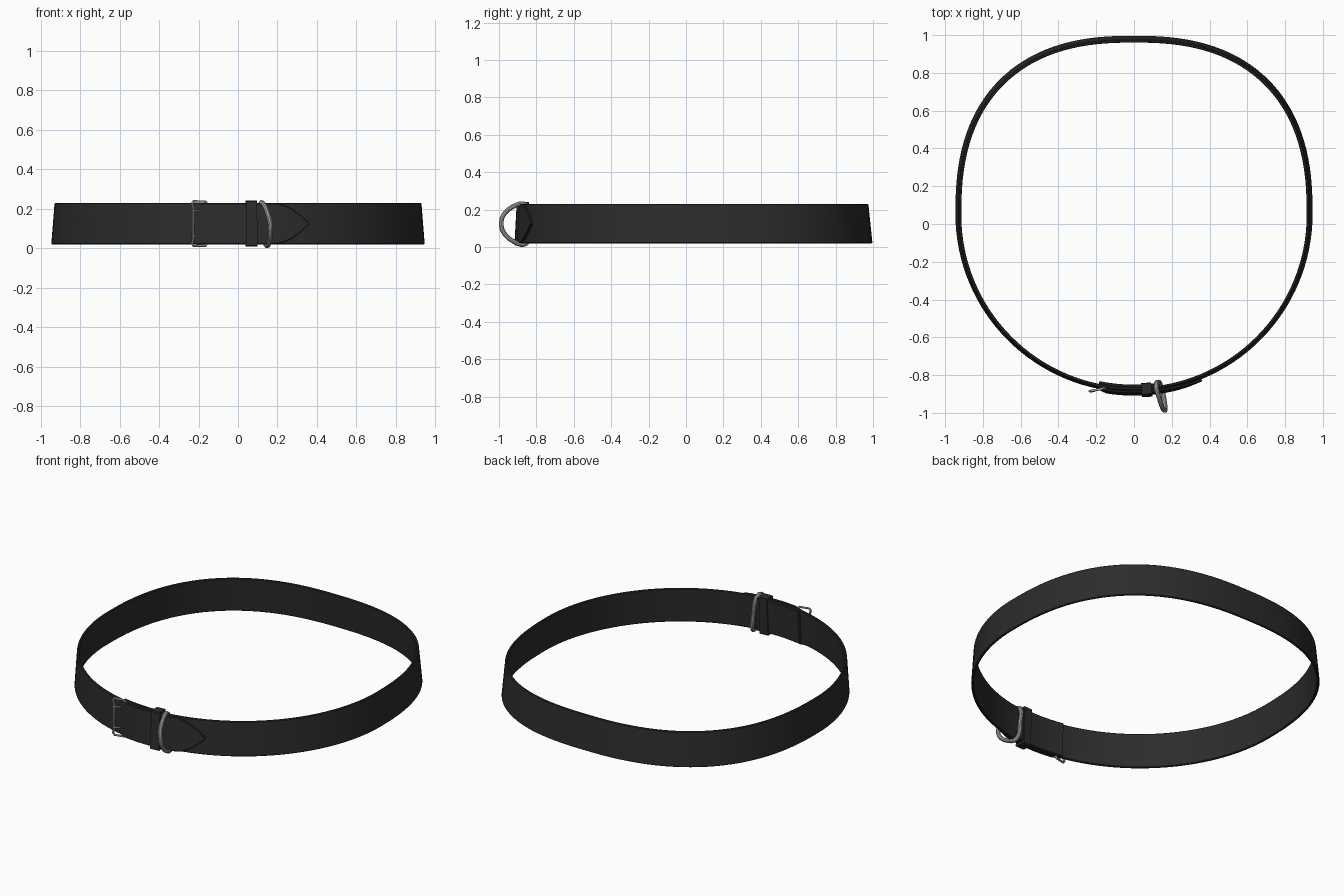
import bpy, bmesh, math
from mathutils import Vector

if "Cube" in bpy.data.objects:
    bpy.data.objects.remove(bpy.data.objects["Cube"])


def material(name, v):
    m = bpy.data.materials.new(name)
    m.diffuse_color = (v, v, v, 1)
    m.use_nodes = True
    m.node_tree.nodes["Principled BSDF"].inputs["Base Color"].default_value = m.diffuse_color
    return m


LEATHER = material("black leather", 0.025)
METAL = material("grey metal", 0.42)
A, B, CY, ZM = 0.9375, 0.936, 0.05, 0.125


def loop_point(t):
    """Outer line of the strap: squarish at the back, elliptical at the front."""
    c, s = math.cos(t), math.sin(t)
    e = 2 / 2.45 if s > 0 else 1.0
    return Vector((A * math.copysign(abs(c) ** e, c),
                   CY + B * math.copysign(abs(s) ** e, s), 0))


def theta(x):
    """Angle on the front half for a given x."""
    return -math.acos(x / A)


def smooth(ob):
    bpy.ops.object.select_all(action='DESELECT')
    ob.select_set(True)
    bpy.context.view_layer.objects.active = ob
    bpy.ops.object.shade_smooth_by_angle(angle=math.radians(35))


def strap(name, angles, layer, closed=False):
    """Sweep a bevelled rectangle; layer(x) gives inner, outer offset and half height."""
    bm = bmesh.new()
    rings = []
    for t in angles:
        p = loop_point(t)
        d = loop_point(t + 0.02) - loop_point(t - 0.02)
        n = Vector((d.y, -d.x, 0)).normalized()
        lean = 0.08 + 0.025 * math.sin(t)
        i, o, h = layer(p.x)
        c = min(0.004, (o - i) * 0.3, h * 0.4)
        prof = [(o, -h + c), (o, h - c), (o - c, h), (i + c, h),
                (i, h - c), (i, -h + c), (i + c, -h), (o - c, -h)]
        rings.append([bm.verts.new(p + n * (r - lean * z) + Vector((0, 0, ZM + z)))
                      for r, z in prof])
    m = len(rings)
    for k in range(m if closed else m - 1):
        a, b = rings[k], rings[(k + 1) % m]
        for j in range(8):
            q = (j + 1) % 8
            bm.faces.new((a[j], b[j], b[q], a[q]))
    if not closed:
        bm.faces.new(rings[0])
        bm.faces.new(rings[-1])
    bmesh.ops.recalc_face_normals(bm, faces=bm.faces)
    me = bpy.data.meshes.new(name)
    bm.to_mesh(me)
    bm.free()
    me.materials.append(LEATHER)
    ob = bpy.data.objects.new(name, me)
    bpy.context.collection.objects.link(ob)
    smooth(ob)


def wire(name, pts, radius, cyclic=True, kind='POLY'):
    """Round bar along a path."""
    cu = bpy.data.curves.new(name, 'CURVE')
    cu.dimensions = '3D'
    cu.bevel_depth = radius
    cu.bevel_resolution = 3
    cu.resolution_u = 6
    cu.use_fill_caps = True
    sp = cu.splines.new(kind)
    if kind == 'BEZIER':
        sp.bezier_points.add(len(pts) - 1)
        for bp, p in zip(sp.bezier_points, pts):
            bp.co = p
            bp.handle_left_type = bp.handle_right_type = 'AUTO'
    else:
        sp.points.add(len(pts) - 1)
        for q, p in zip(sp.points, pts):
            q.co = (*p, 1)
    sp.use_cyclic_u = cyclic
    cu.materials.append(METAL)
    ob = bpy.data.objects.new(name, cu)
    bpy.context.collection.objects.link(ob)
    bpy.ops.object.select_all(action='DESELECT')
    ob.select_set(True)
    bpy.context.view_layer.objects.active = ob
    bpy.ops.object.convert(target='MESH')
    smooth(bpy.context.view_layer.objects.active)


def span(x0, x1, n):
    return [theta(x0 + (x1 - x0) * k / n) for k in range(n + 1)]


# main band
strap("band", [2 * math.pi * k / 128 for k in range(128)],
      lambda x: (-0.015, 0.0, 0.105), closed=True)


# outer tail: rises through the buckle, ends in a rounded point
def tail(x):
    u = min(max((x - 0.17) / 0.185, 0), 1)
    rise = min(max((x + 0.2) / 0.06, 0), 1)
    o = 0.002 + 0.015 * rise
    return o - 0.015, o, max(0.104 * (1 - u * u), 0.003)


strap("tail", span(-0.2, 0.355, 40), tail)

# folded inner layer that holds the buckle
strap("inner_fold", span(-0.19, 0.12, 16), lambda x: (-0.03, -0.014, 0.104))

# keeper loop round all layers
strap("keeper", span(0.04, 0.095, 4), lambda x: (-0.037, 0.026, 0.116))

# buckle frame, mirrored about the strap's middle
half = [(-0.155, -0.868, 0.222), (-0.166, -0.872, 0.237), (-0.225, -0.883, 0.238),
        (-0.234, -0.885, 0.225), (-0.226, -0.886, 0.205)]
wire("buckle_frame", half + [(x, y, 2 * ZM - z) for x, y, z in reversed(half)], 0.0065)

# buckle prongs
for side in (-1, 1):
    z = ZM + side * 0.064
    wire("buckle_prong", [(-0.232, -0.888, z), (-0.21, -0.884, z), (-0.19, -0.872, z)],
         0.005, cyclic=False)

# hanging ring: straight bar behind the strap, bowed front
wire("d_ring", [(0.118, -0.848, 0.215), (0.118, -0.87, 0.231), (0.128, -0.905, 0.225),
                (0.152, -0.975, 0.172), (0.163, -0.987, 0.125), (0.165, -0.975, 0.078),
                (0.155, -0.905, 0.021), (0.145, -0.87, 0.013), (0.138, -0.846, 0.03),
                (0.128, -0.840, 0.12)], 0.0125, kind='BEZIER')
